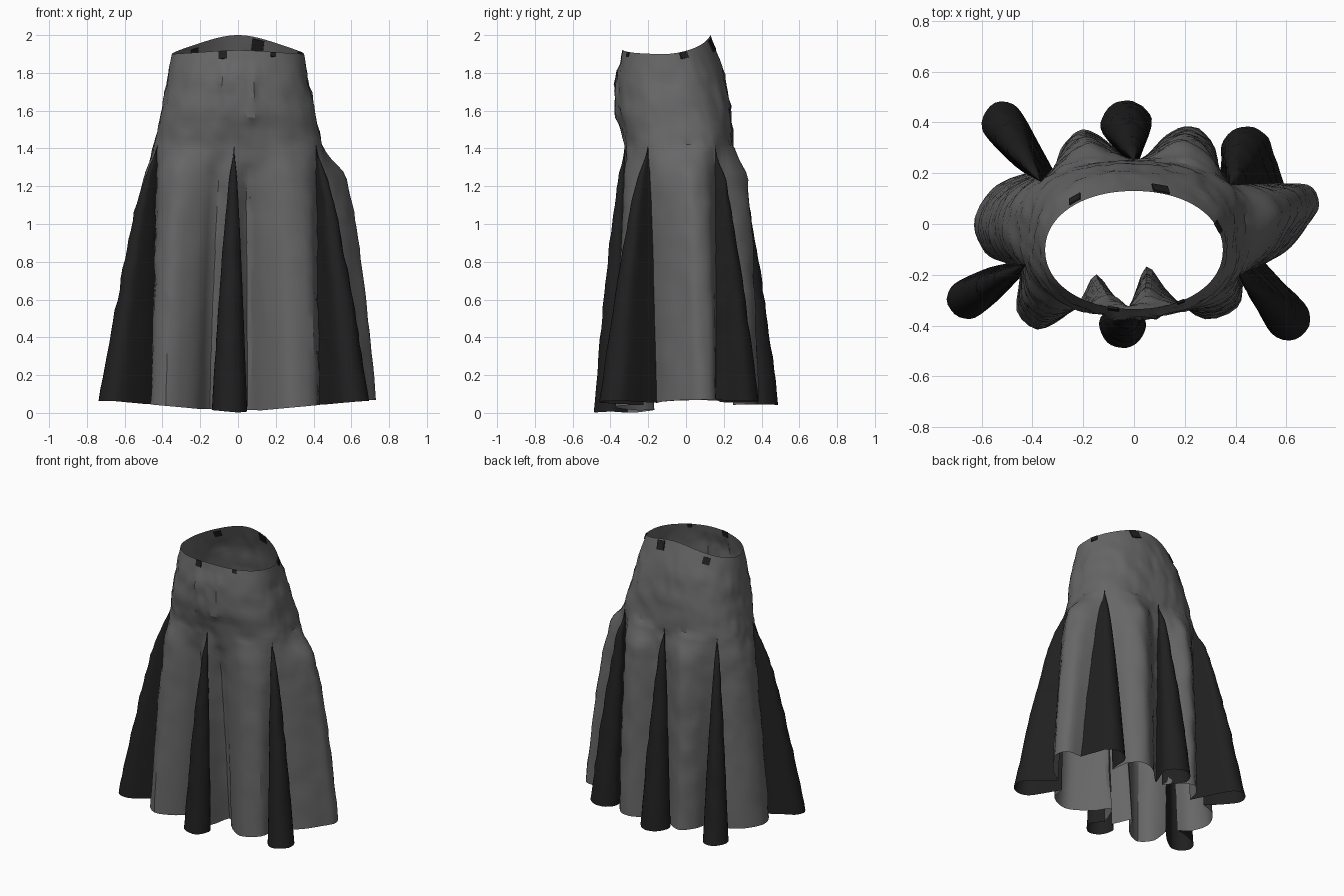
import bpy, bmesh, math
from mathutils import Vector, Matrix, noise

if "Cube" in bpy.data.objects:
    bpy.data.objects.remove(bpy.data.objects["Cube"])

SPLIT = 1.42          # height where the gussets open
NG, NP = 22, 18       # columns per gusset / per panel
UP, LOW = 14, 28      # rows above / below the split


def material(name, v):
    m = bpy.data.materials.new(name)
    m.diffuse_color = (v, v, v, 1)
    m.use_nodes = True
    m.node_tree.nodes["Principled BSDF"].inputs["Base Color"].default_value = m.diffuse_color
    return m


grey = material("grey_cloth", 0.135)
black = material("black_cloth", 0.014)

# Gussets, anticlockwise from the front: (apex direction, seam a, seam b, lobe centre, lobe radius)
gussets = [
    ((-0.02, -0.28), (-0.07, -0.31), (-0.01, -0.31), (-0.045, -0.395), 0.092),
    ((0.43, -0.17), (0.43, -0.225), (0.52, -0.155), (0.605, -0.37), 0.088),
    ((0.38, 0.19), (0.59, 0.16), (0.335, 0.18), (0.445, 0.28), 0.105),
    ((0.0, 0.28), (0.02, 0.25), (-0.03, 0.25), (-0.03, 0.39), 0.1),
    ((-0.36, 0.20), (-0.31, 0.20), (-0.43, 0.20), (-0.515, 0.395), 0.085),
    ((-0.46, -0.13), (-0.50, -0.155), (-0.45, -0.21), (-0.655, -0.295), 0.08),
]
# Hem points of the panel following each gusset, and how early it flares
panels = [
    ([(0.05, -0.17), (0.12, -0.25), (0.18, -0.31), (0.28, -0.375), (0.41, -0.33)], 0.25),
    ([(0.61, -0.10), (0.69, 0.0), (0.73, 0.07), (0.695, 0.15)], 0.33),
    ([(0.31, 0.32), (0.22, 0.385), (0.13, 0.35), (0.06, 0.28)], 0.46),
    ([(-0.10, 0.32), (-0.20, 0.37), (-0.28, 0.31)], 0.46),
    ([(-0.53, 0.16), (-0.61, 0.07), (-0.63, -0.03), (-0.58, -0.12)], 0.12),
    ([(-0.46, -0.34), (-0.38, -0.415), (-0.28, -0.37), (-0.21, -0.30), (-0.15, -0.20)], 0.25),
]
GUSSET_POWER = 0.72


def clamp01(v):
    return max(0.0, min(1.0, v))


def spline(pts, n):
    """n samples of a smooth curve through pts, last point left out."""
    p = [Vector(q) for q in pts]
    p = [2 * p[0] - p[1]] + p + [2 * p[-1] - p[-2]]
    out = []
    for k in range(n):
        f = k / n * (len(p) - 3)
        i = int(f)
        t = f - i
        a, b, c, d = p[i:i + 4]
        out.append(0.5 * (2 * b + (c - a) * t + (2 * a - 5 * b + 4 * c - d) * t * t
                          + (3 * b - a - 3 * c + d) * t ** 3))
    return out


def lobe(a, b, c, r):
    a, b, c = Vector(a), Vector(b), Vector(c)
    m = (a + b) / 2
    d = c - m
    mid = math.atan2(d.y, d.x)
    arc = [c + r * Vector((math.cos(mid + math.radians(g)), math.sin(mid + math.radians(g))))
           for g in (-100, -60, -20, 20, 60, 100)]
    if d.length > 1.6 * r:      # long lobes keep a broad neck
        side = Vector((d.y, -d.x)).normalized() * r * 0.78
        arc = [m + d * 0.4 + side] + arc + [m + d * 0.4 - side]
    return [a] + arc + [b]


# Body rings: (s, half width, front y, back y, squareness)
rings = [(0, 0.445, -0.325, 0.25, 2.7), (0.35, 0.408, -0.365, 0.235, 2.5),
         (0.68, 0.378, -0.365, 0.20, 2.3), (1, 0.35, -0.335, 0.13, 2.1)]


def body_point(theta, s):
    i = max(k for k in range(3) if rings[k][0] <= s)
    lo, hi = rings[i], rings[i + 1]
    t = (s - lo[0]) / (hi[0] - lo[0])
    _, a, y0, y1, n = [p + (q - p) * t for p, q in zip(lo, hi)]
    b, cy = (y1 - y0) / 2, (y0 + y1) / 2
    c, sn = math.cos(theta), math.sin(theta)
    r = (abs(c / a) ** n + abs(sn / b) ** n) ** (-1 / n)
    top = 1.9 + 0.1 * max(0, sn) ** 1.5 + 0.02 * max(0, -sn) ** 2
    return Vector((r * c, cy + r * sn, SPLIT + s * (top - SPLIT)))


def wrinkle(p, fade):
    n = noise.noise(p * 9) * 0.010 + noise.noise(p * 22) * 0.007
    # raised, crumpled fly area
    if p.y < -0.2 and abs(p.x) < 0.1 and 1.56 < p.z < 1.84:
        n += 0.010 + 0.014 * noise.noise(p * 30)
    out = Vector((p.x, p.y + 0.05, 0)).normalized()
    return p + out * n * fade


# Columns: (ring angle, hem point, spread power, is gusset)
angles = [math.atan2(g[0][1], g[0][0]) for g in gussets]
for i in range(1, 6):
    while angles[i] < angles[i - 1]:
        angles[i] += 2 * math.pi
angles.append(angles[0] + 2 * math.pi)
columns = []
for i, (_, a, b, c, r) in enumerate(gussets):
    for q in spline(lobe(a, b, c, r), NG):
        columns.append((angles[i], q, GUSSET_POWER, True))
    nxt = gussets[(i + 1) % 6][1]
    mids, early = panels[i]
    for k, q in enumerate(spline([b] + mids + [nxt], NP)):
        v = k / NP
        columns.append((angles[i] + (angles[i + 1] - angles[i]) * v, q,
                        GUSSET_POWER - early * math.sin(math.pi * v) ** 0.7, False))

# Skirt cloth
bm = bmesh.new()
grid = []
for theta, hem, power, _ in columns:
    col = []
    for j in range(UP + 1):
        s = 1 - j / UP
        col.append(bm.verts.new(wrinkle(body_point(theta, s), min(1, (1 - s) * 4))))
    ring = body_point(theta, 0)
    # the hem dips at the front and rises to the sides
    k, w = clamp01((hem.y + 0.25) / 0.35), clamp01(abs(hem.x) / 0.65)
    hem_z = (1 - k) * (0.002 + 0.06 * w) + k * (0.042 + 0.028 * w)
    for j in range(1, LOW + 1):
        t = (j / LOW) ** 1.3
        e = clamp01(t / 0.13)
        ease = e * e * (3 - 2 * e)
        xy = ring.xy.lerp(hem, t ** power * (0.3 + 0.7 * ease))
        p = Vector((xy.x, xy.y, SPLIT + (hem_z - SPLIT) * t))
        col.append(bm.verts.new(wrinkle(p, 1 - 0.4 * t)))
    grid.append(col)
for i, col in enumerate(grid):
    nxt = grid[(i + 1) % len(grid)]
    for j in range(UP + LOW):
        f = bm.faces.new((col[j], col[j + 1], nxt[j + 1], nxt[j]))
        f.material_index = 1 if columns[i][3] else 0
        f.smooth = True
bmesh.ops.remove_doubles(bm, verts=bm.verts, dist=1e-4)
mesh = bpy.data.meshes.new("skirt")
bm.to_mesh(mesh)
bm.free()
mesh.materials.append(grey)
mesh.materials.append(black)
skirt = bpy.data.objects.new("skirt", mesh)
bpy.context.collection.objects.link(skirt)
bpy.context.view_layer.objects.active = skirt
skirt.select_set(True)
bpy.ops.object.shade_smooth_by_angle(angle=math.radians(30))

# Small dark tabs lying on the waist: (direction in degrees, width, height, drop below rim)
for k, (deg, w, h, drop) in enumerate(((251, 0.045, 0.042, 0.002), (312, 0.03, 0.025, 0.002),
                                       (15, 0.045, 0.035, 0.002), (66, 0.065, 0.065, 0.004),
                                       (140, 0.05, 0.05, 0.018))):
    th, s = math.radians(deg), 1 - (drop + h / 2) / 0.5
    p = body_point(th, s)
    along = (body_point(th + 0.02, s) - p).normalized()
    up = body_point(th, s + 0.02) - p
    out = along.cross(up).normalized()
    up = out.cross(along)
    bpy.ops.mesh.primitive_cube_add(size=1)
    tab = bpy.context.object
    tab.name = f"waist_tab_{k + 1}"
    frame = Matrix((along, -out, up)).transposed().to_4x4()
    tab.matrix_world = Matrix.Translation(p) @ frame @ Matrix.Diagonal((w, 0.0095, h, 1))
    tab.data.materials.append(black)
